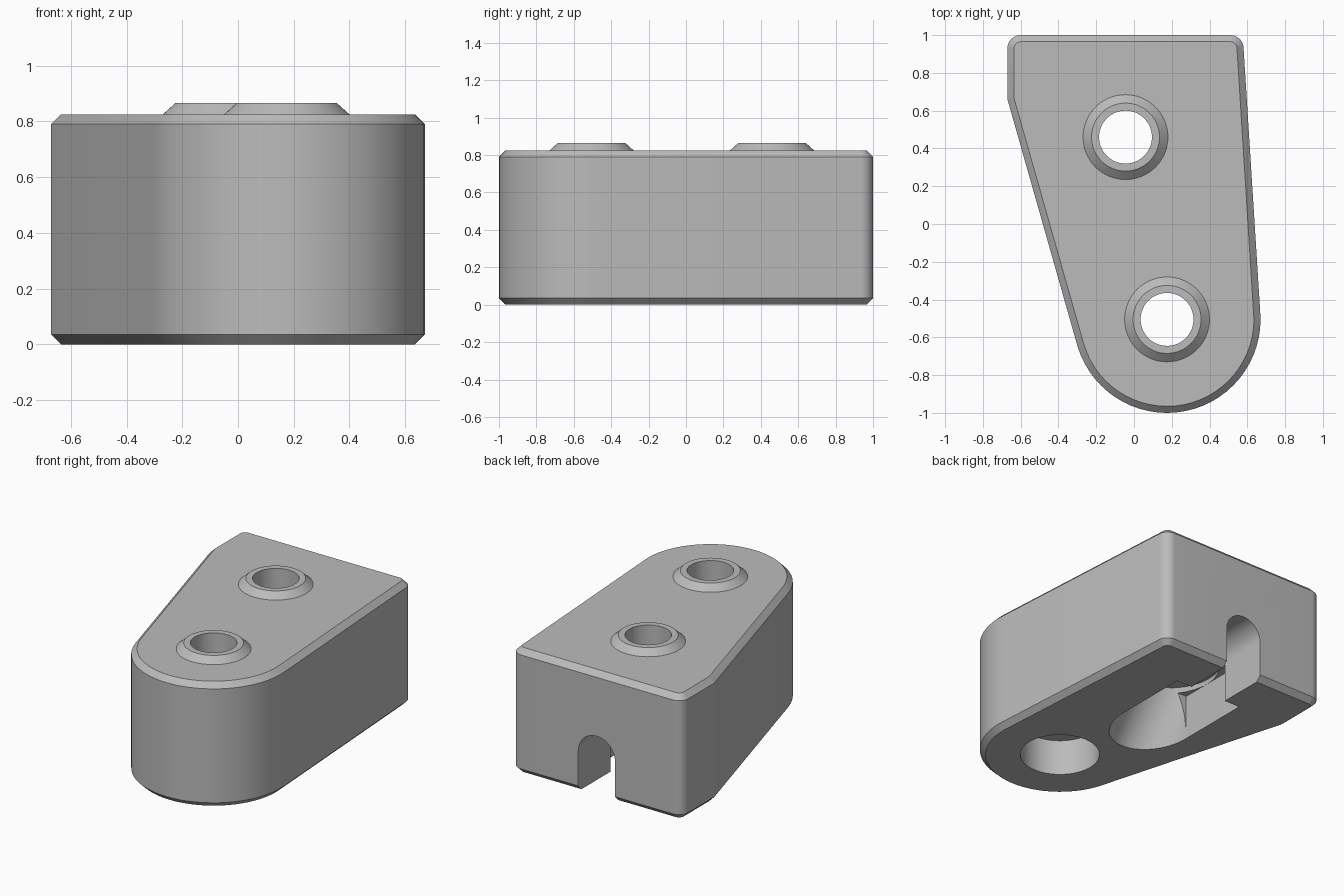
import bpy, bmesh, math
from mathutils import Matrix, Vector

cube = bpy.data.objects.get("Cube")
if cube:
    bpy.data.objects.remove(cube, do_unlink=True)

grey = bpy.data.materials.new("plain grey")
grey.use_nodes = True
grey.diffuse_color = (0.5, 0.5, 0.5, 1)
grey.node_tree.nodes["Principled BSDF"].inputs["Base Color"].default_value = (0.5, 0.5, 0.5, 1)

HEIGHT, CHAMFER = 0.825, 0.035
FRONT, BACK = (0.175, -0.505), (-0.045, 0.46)   # bolt hole centres


def finish(name, bm):
    bmesh.ops.recalc_face_normals(bm, faces=bm.faces)
    mesh = bpy.data.meshes.new(name)
    bm.to_mesh(mesh)
    bm.free()
    mesh.materials.append(grey)
    obj = bpy.data.objects.new(name, mesh)
    bpy.context.collection.objects.link(obj)
    return obj


def hull(name, points):
    bm = bmesh.new()
    for p in points:
        bm.verts.new(p)
    res = bmesh.ops.convex_hull(bm, input=bm.verts)
    inner = {g for g in res["geom_interior"] + res["geom_unused"]
             if isinstance(g, bmesh.types.BMVert)}
    bmesh.ops.delete(bm, geom=list(inner), context="VERTS")
    bmesh.ops.dissolve_limit(bm, angle_limit=0.01, verts=bm.verts, edges=bm.edges)
    return finish(name, bm)


def ring(cx, cy, z, rx, ry=None, n=64):
    ry = rx if ry is None else ry
    return [Vector((cx + rx * math.cos(math.tau * i / n),
                    cy + ry * math.sin(math.tau * i / n), z)) for i in range(n)]


def frustum(name, centre, z0, z1, r0, r1):
    return hull(name, ring(*centre, z0, r0) + ring(*centre, z1, r1))


def box(name, x0, x1, y0, y1, z0, z1):
    return hull(name, [(x, y, z) for x in (x0, x1) for y in (y0, y1) for z in (z0, z1)])


def combine(body, tool, operation):
    mod = body.modifiers.new(operation, "BOOLEAN")
    mod.object, mod.operation, mod.solver = tool, operation, "EXACT"
    bpy.context.view_layer.objects.active = body
    bpy.ops.object.modifier_apply(modifier=mod.name)
    bpy.data.objects.remove(tool, do_unlink=True)


# Tapered block: hull of the corner circles, chamfered top and bottom
corners = [(*FRONT, 0.495), (0.51, 0.93, 0.07), (-0.60, 0.93, 0.07), (-0.634, 0.665, 0.036)]
levels = [(0, CHAMFER), (CHAMFER, 0), (HEIGHT - CHAMFER, 0), (HEIGHT, CHAMFER)]
block = hull("clamp_block", [p for z, inset in levels for x, y, r in corners
                             for p in ring(x, y, z, r - inset)])

# Raised collars around the bolt holes
for centre in (FRONT, BACK):
    combine(block, frustum("collar", centre, HEIGHT - 0.02, 0.865, 0.247, 0.18), "UNION")

# Through holes
for centre in (FRONT, BACK):
    combine(block, frustum("hole_cutter", centre, -0.1, 1, 0.14, 0.14), "DIFFERENCE")

# Counterbore under the front hole
combine(block, frustum("counterbore_cutter", FRONT, -0.1, 0.24, 0.245, 0.245), "DIFFERENCE")

# Pocket under the back hole, with a slanted round front
x = BACK[0]
combine(block, box("pocket_cutter", x - 0.25, x + 0.25, 0.15, 0.66, -0.1, 0.3), "DIFFERENCE")
slanted = ring(x, 0.07, -0.1, 0.25, 0.32) + ring(x, 0.37, 0.33, 0.25, 0.29)
combine(block, hull("slanted_cutter", slanted), "DIFFERENCE")

# Arched slot leading out through the back
arch = []
for y in (0.5, 1.1):
    arch += [(x + p.x, y, 0.265 + p.y) for p in ring(0, 0, 0, 0.135)]
    arch += [(x - 0.135, y, -0.1), (x + 0.135, y, -0.1)]
combine(block, hull("slot_cutter", arch), "DIFFERENCE")

bpy.ops.object.select_all(action="DESELECT")
block.select_set(True)
bpy.context.view_layer.objects.active = block
bpy.ops.object.shade_smooth_by_angle(angle=math.radians(25))
